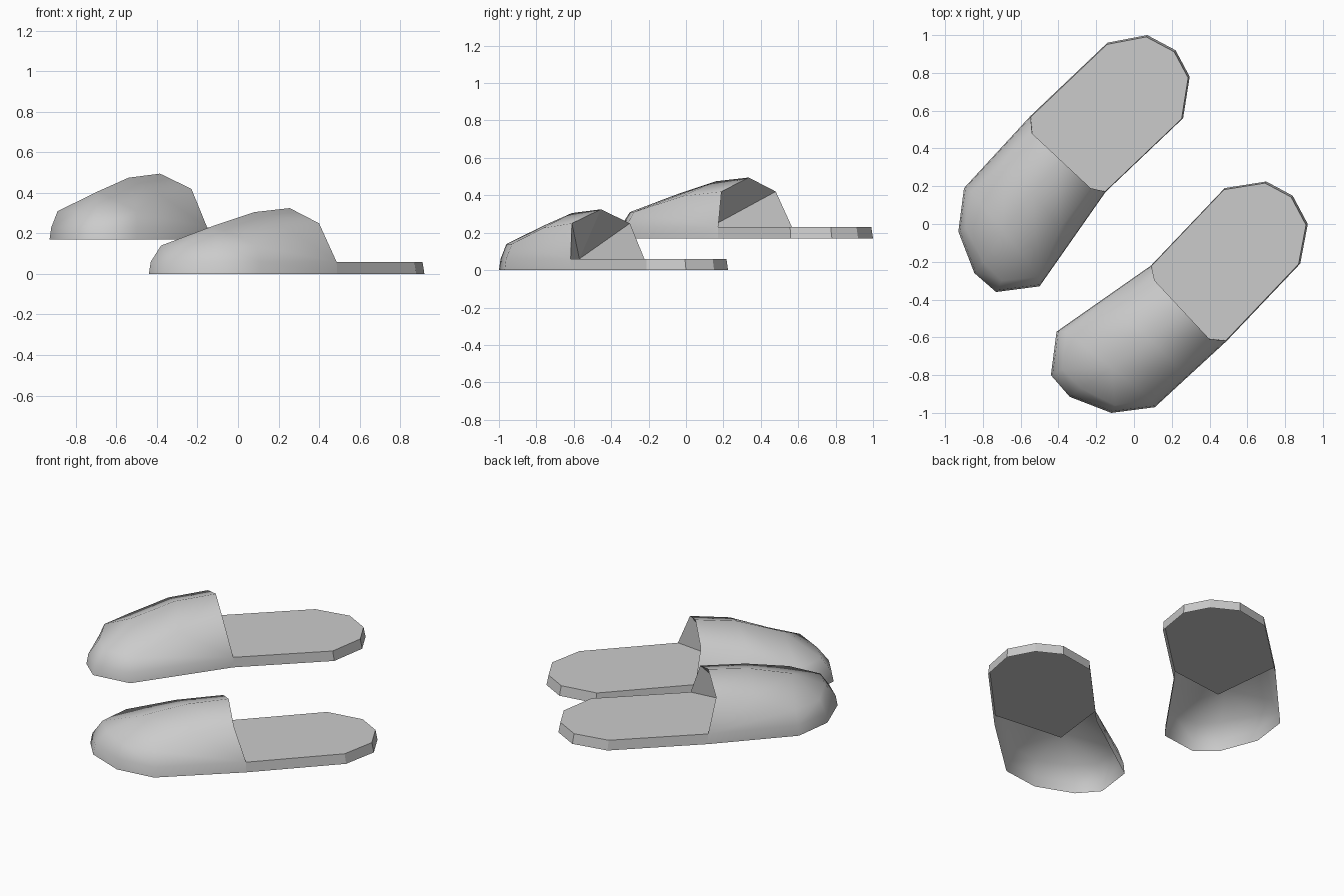
import bpy
import bmesh
from mathutils import Vector

cube = bpy.data.objects.get("Cube")
if cube:
    bpy.data.objects.remove(cube, do_unlink=True)

felt = bpy.data.materials.new("light_grey_felt")
felt.use_nodes = True
GREY = (0.6, 0.6, 0.6, 1)
felt.diffuse_color = GREY
felt.node_tree.nodes["Principled BSDF"].inputs["Base Color"].default_value = GREY

SOLE = 0.06    # sole thickness
TOE = 0.14     # height of the toe bumper
CENTRE = Vector((0.24, -0.39))

# Footprint: inner opening corner, heel, outer opening corner, toe
HEEL = [(.09, -.22), (.48, .19), (.70, .225), (.84, .15), (.92, 0), (.88, -.21), (.49, -.62)]
FRONT = [(.11, -.97), (-.12, -1), (-.34, -.915), (-.44, -.80), (-.41, -.57)]
# Toe bumper ring, same order as FRONT
BUMPER = [(.09, -.93), (-.10, -.96), (-.28, -.87), (-.38, -.77), (-.36, -.57)]


def slipper(name, place):
    bm = bmesh.new()

    def vert(x, y, z):
        return bm.verts.new(place(x, y, z))

    def face(*verts, smooth=False):
        bm.faces.new(verts).smooth = smooth

    # Side wall of the sole
    outline = HEEL + FRONT
    low = [vert(x, y, 0) for x, y in outline]
    top = [vert(*(CENTRE + (Vector(p) - CENTRE) * 0.986), SOLE) for p in outline]
    n, h = len(outline), len(HEEL)
    for i in range(n):
        j = (i + 1) % n
        face(low[i], low[j], top[j], top[i], smooth=i >= h - 1)

    # Insole, running to a point inside the upper
    tip = vert(.05, -.57, SOLE)
    face(*top[:h], tip)

    # Upper: opening rim, instep and toe
    inner, outer = top[0], top[h - 1]
    rim = [vert(.40, -.61, .25), vert(.255, -.455, .325), vert(.11, -.30, .25)]
    instep = [vert(.24, -.765, .225), vert(.08, -.61, .305), vert(-.10, -.46, .225)]
    crown = vert(-.12, -.76, .238)
    bumper = [vert(x, y, TOE) for x, y in BUMPER]
    toe = top[h:]
    for i in range(2):
        face(rim[i], instep[i], instep[i + 1], rim[i + 1], smooth=True)
    face(instep[0], bumper[0], crown, instep[1], smooth=True)
    face(instep[1], crown, bumper[-1], instep[2], smooth=True)
    for i in range(len(toe) - 1):
        face(toe[i], toe[i + 1], bumper[i + 1], bumper[i], smooth=True)
        face(bumper[i], bumper[i + 1], crown, smooth=True)
    for corner, side, edge, end, foot in (
            (outer, instep[0], rim[0], bumper[0], toe[0]),
            (inner, instep[2], rim[2], bumper[-1], toe[-1])):
        face(corner, side, edge, smooth=True)
        face(corner, foot, end, side, smooth=True)

    # Lining closing the opening
    lip = [outer, *rim, inner]
    for a, b in zip(lip, lip[1:]):
        face(a, b, tip)

    bmesh.ops.recalc_face_normals(bm, faces=bm.faces)
    # Crisp edges wherever a smooth part meets a flat one
    for e in bm.edges:
        if len({f.smooth for f in e.link_faces}) > 1:
            e.smooth = False
    mesh = bpy.data.meshes.new(name)
    bm.to_mesh(mesh)
    bm.free()
    mesh.materials.append(felt)
    bpy.context.collection.objects.link(bpy.data.objects.new(name, mesh))


# The second slipper is the mirror image, lifted above the first
slipper("left_slipper", lambda x, y, z: (x, y, z))
slipper("right_slipper", lambda x, y, z: (y + .07, x + .08, z + .17))
